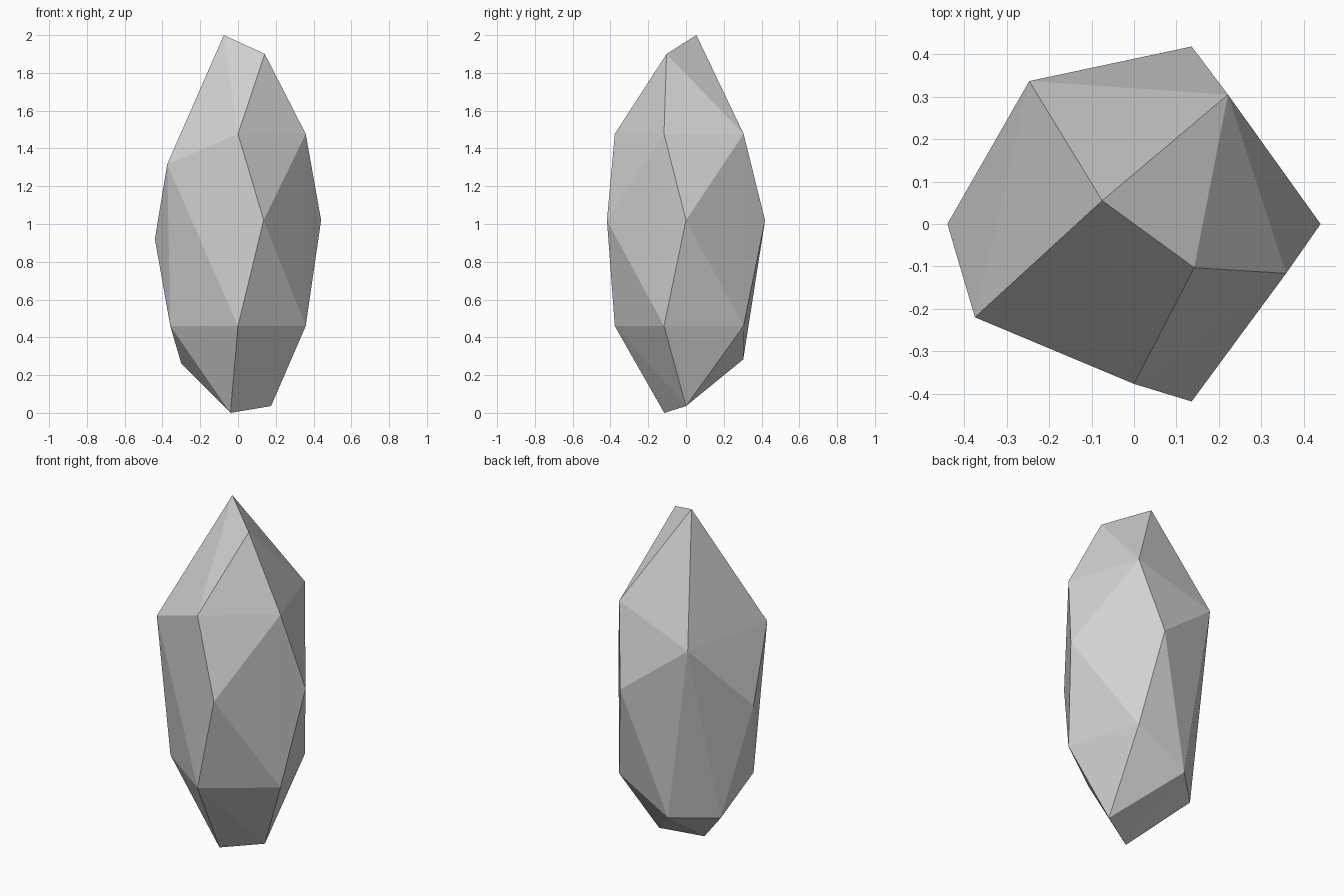
import bpy
import bmesh
from math import cos, sin, radians
from mathutils import Vector

# Remove the default cube
default_cube = bpy.data.objects.get("Cube")
if default_cube:
    bpy.data.objects.remove(default_cube, do_unlink=True)


def make_material(name, value):
    material = bpy.data.materials.new(name)
    material.use_nodes = True
    color = (value, value, value, 1)
    material.diffuse_color = color
    material.node_tree.nodes["Principled BSDF"].inputs["Base Color"].default_value = color
    material.roughness = 0.9
    return material


def ring(radius, height, angles):
    """Corners at the given angles of a level circle."""
    return [Vector((radius * cos(radians(a)), radius * sin(radians(a)), height))
            for a in angles]


def make_hull(name, corners, material):
    """Wrap a set of corners in a faceted convex skin."""
    bm = bmesh.new()
    for corner in corners:
        bm.verts.new(corner)
    bmesh.ops.convex_hull(bm, input=bm.verts[:])
    loose = [v for v in bm.verts if not v.link_faces]
    bmesh.ops.delete(bm, geom=loose, context='VERTS')
    bmesh.ops.recalc_face_normals(bm, faces=bm.faces[:])
    for face in bm.faces:
        face.smooth = False
    mesh = bpy.data.meshes.new(name)
    bm.to_mesh(mesh)
    bm.free()
    mesh.materials.append(material)
    obj = bpy.data.objects.new(name, mesh)
    bpy.context.collection.objects.link(obj)


stone_gray = make_material("light stone gray", 0.64)

# Regular belts of the stone
shoulder = ring(0.377, 1.477, (-90, -18, 54))
waist = ring(0.44, 1.02, (-72, 0, 72))
foot = ring(0.377, 0.46, (-90, -18, 54, 198))

# Broken side, which sits lower than the regular belts
chipped_side = [Vector(p) for p in (
    (-0.375, -0.22, 1.316), (-0.247, 0.337, 1.316), (-0.44, 0, 0.92))]

# Slanted ridge on top
top_ridge = [Vector(p) for p in ((-0.075, 0.055, 2), (0.142, -0.103, 1.9))]

# Uneven underside
underside = [Vector(p) for p in (
    (-0.04, -0.115, 0), (0.175, 0, 0.036), (-0.095, 0.303, 0.283), (-0.3, 0.107, 0.26))]

make_hull("standing_stone",
          shoulder + waist + foot + chipped_side + top_ridge + underside,
          stone_gray)
